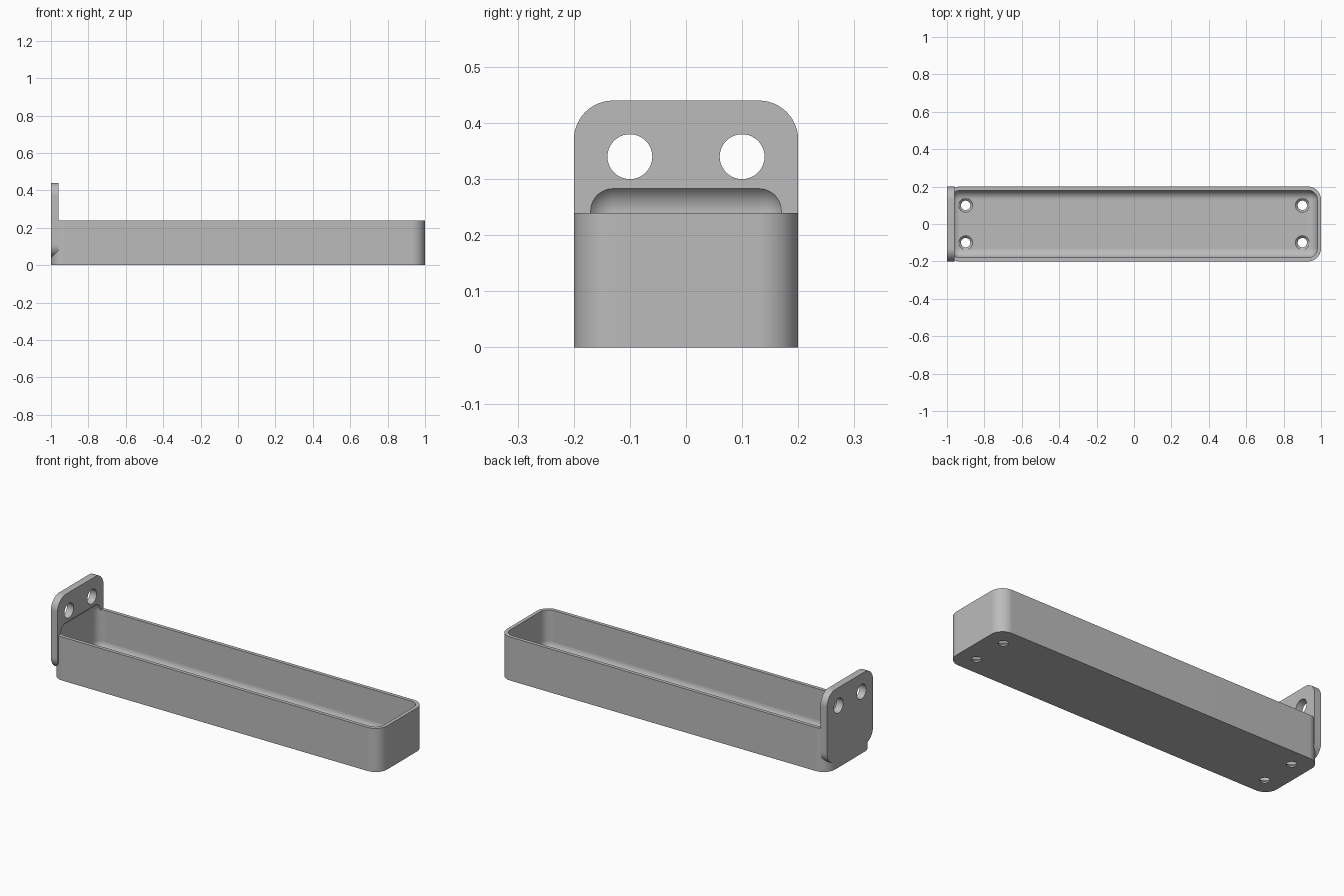
import bpy, bmesh, math
from mathutils import Matrix, Vector

cube = bpy.data.objects.get("Cube")
if cube:
    bpy.data.objects.remove(cube, do_unlink=True)

grey = bpy.data.materials.new("plain grey")
grey.use_nodes = True
grey.diffuse_color = (0.5, 0.5, 0.5, 1)
grey.node_tree.nodes["Principled BSDF"].inputs["Base Color"].default_value = (0.5, 0.5, 0.5, 1)


def rounded_box(name, low, high, radius, axis=None, segments=12):
    """Box with edges along one axis rounded, or all edges if axis is None."""
    low, high = Vector(low), Vector(high)
    bm = bmesh.new()
    bmesh.ops.create_cube(bm, size=1)
    for v in bm.verts:
        v.co = (low + high) / 2 + v.co * (high - low)
    edges = [e for e in bm.edges if axis is None
             or abs((e.verts[0].co - e.verts[1].co)[axis]) > 1e-4]
    bmesh.ops.bevel(bm, geom=edges, offset=radius, segments=segments,
                    profile=0.5, affect='EDGES')
    return finish(name, bm)


def tapered_pin(name, centre, r_low, r_high, depth, along_x=False):
    bm = bmesh.new()
    bmesh.ops.create_cone(bm, cap_ends=True, segments=40,
                          radius1=r_low, radius2=r_high, depth=depth)
    turn = Matrix.Rotation(math.pi / 2, 4, 'Y') if along_x else Matrix()
    bm.transform(Matrix.Translation(centre) @ turn)
    return finish(name, bm)


def finish(name, bm):
    bmesh.ops.recalc_face_normals(bm, faces=bm.faces)
    mesh = bpy.data.meshes.new(name)
    bm.to_mesh(mesh)
    bm.free()
    mesh.materials.append(grey)
    obj = bpy.data.objects.new(name, mesh)
    bpy.context.collection.objects.link(obj)
    return obj


def combine(target, tool, operation):
    """Apply a boolean and discard the tool."""
    bpy.context.view_layer.objects.active = target
    mod = target.modifiers.new("boolean", 'BOOLEAN')
    mod.operation, mod.solver, mod.object = operation, 'EXACT', tool
    bpy.ops.object.modifier_apply(modifier=mod.name)
    bpy.data.objects.remove(tool, do_unlink=True)


# Tray body joined with its upright mounting plate
tray = rounded_box("tray", (-1, -0.2, 0), (1, 0.2, 0.24), 0.07, axis=2)
plate = rounded_box("mounting_plate", (-1, -0.2, 0.04), (-0.96, 0.2, 0.44), 0.07, axis=0)
combine(tray, plate, 'UNION')

# Hollow with rounded floor, reaching slightly into the plate
hollow = rounded_box("hollow", (-0.98, -0.18, 0.02), (0.98, 0.18, 0.293), 0.05)
combine(tray, hollow, 'DIFFERENCE')

for y in (-0.1, 0.1):
    # Mounting holes through the plate
    hole = tapered_pin("plate_hole", (-0.98, y, 0.34), 0.04, 0.04, 0.1, along_x=True)
    combine(tray, hole, 'DIFFERENCE')
    # Countersunk holes in the floor
    for x in (-0.9, 0.9):
        combine(tray, tapered_pin("drill", (x, y, 0), 0.025, 0.025, 0.06), 'DIFFERENCE')
        combine(tray, tapered_pin("sink", (x, y, 0.015), 0.02, 0.045, 0.025), 'DIFFERENCE')

# Smooth fillets, crisp edges
bpy.ops.object.select_all(action='DESELECT')
tray.select_set(True)
bpy.context.view_layer.objects.active = tray
bpy.ops.object.shade_smooth_by_angle(angle=math.radians(30))
weighted = tray.modifiers.new("weighted normals", 'WEIGHTED_NORMAL')
weighted.keep_sharp = True
